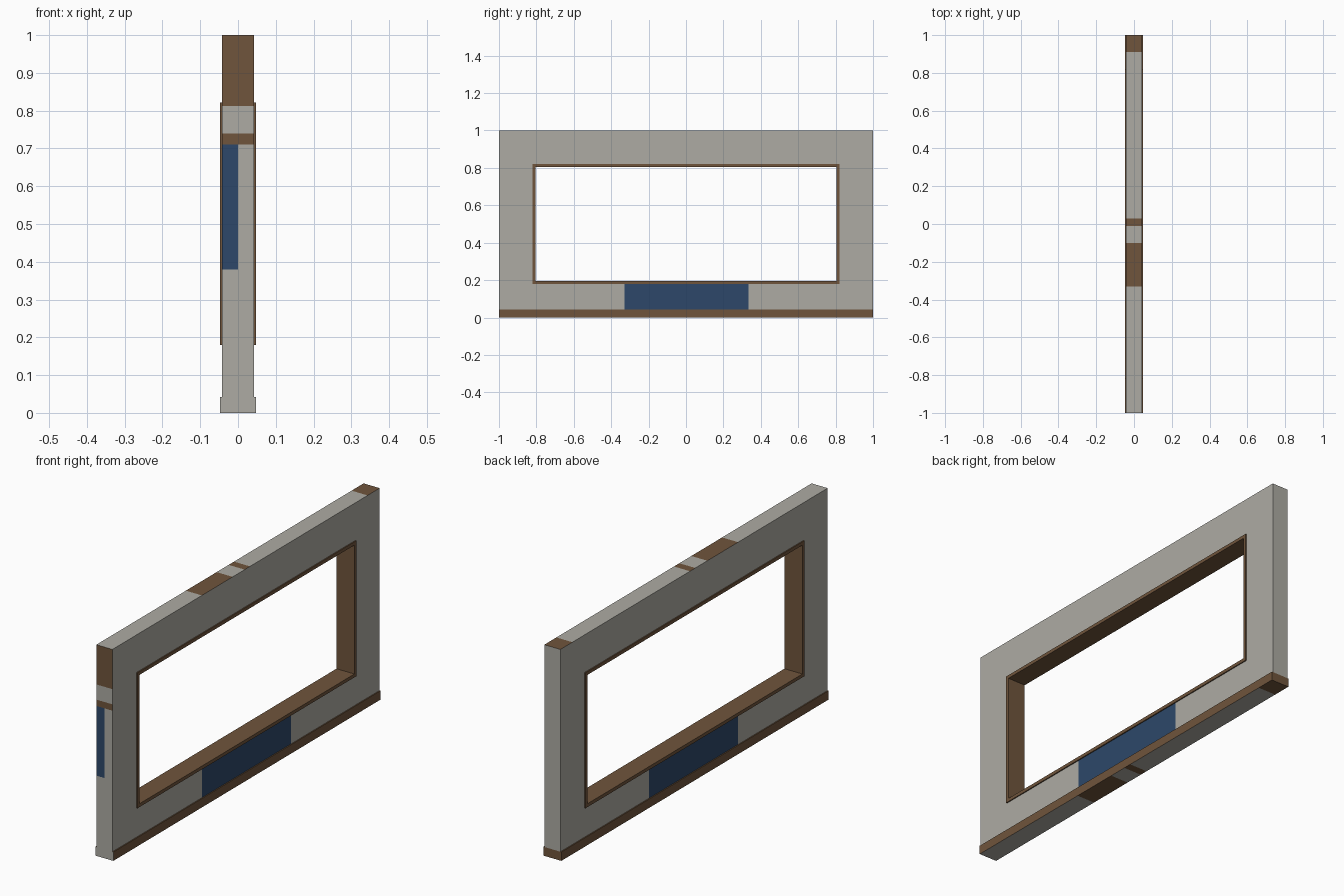
import bpy, bmesh
from mathutils import Matrix, Vector

if "Cube" in bpy.data.objects:
    bpy.data.objects.remove(bpy.data.objects["Cube"])

WALL, TRIM = 0.042, 0.047          # half thicknesses
GREY, BROWN, BLUE = 0, 1, 2


def material(name, rgb):
    m = bpy.data.materials.new(name)
    m.diffuse_color = (*rgb, 1)
    m.use_nodes = True
    m.node_tree.nodes["Principled BSDF"].inputs["Base Color"].default_value = m.diffuse_color
    return m


MATS = [material("plaster_grey", (0.42, 0.41, 0.37)),
        material("wood_brown", (0.16, 0.09, 0.045)),
        material("panel_blue", (0.026, 0.064, 0.142))]


def box(bm, lo, hi):
    lo, hi = Vector(lo), Vector(hi)
    bmesh.ops.create_cube(bm, size=1, matrix=Matrix.Translation((lo + hi) / 2)
                          @ Matrix.Diagonal((*(hi - lo), 1)))


def cut(bm, axis, values):
    for v in values:
        co, no = Vector(), Vector()
        co[axis], no[axis] = v, 1
        bmesh.ops.bisect_plane(bm, geom=bm.verts[:] + bm.edges[:] + bm.faces[:],
                               plane_co=co, plane_no=no)


def paint(bm, rule):
    bm.normal_update()
    for f in bm.faces:
        f.material_index = rule(f.calc_center_median(), f.normal)


def finish(bm, name):
    me = bpy.data.meshes.new(name)
    bm.to_mesh(me)
    bm.free()
    for m in MATS:
        me.materials.append(m)
    ob = bpy.data.objects.new(name, me)
    bpy.context.collection.objects.link(ob)


def striped(y):
    # brown bands across the top and bottom faces
    return any(a < y < b for a, b in ((-0.33, -0.10), (-0.01, 0.03), (0.91, 1.0)))


STRIPES = (-0.33, -0.10, -0.01, 0.03, 0.91)

# wall slab with window opening and painted areas
bm = bmesh.new()
box(bm, (-WALL, -1, 0.042), (WALL, 1, 1))
cut(bm, 0, (0,))
cut(bm, 1, STRIPES + (-0.81, 0.81, 0.335))
cut(bm, 2, (0.19, 0.38, 0.71, 0.74, 0.812))
bm.normal_update()
hole = [f for f in bm.faces if abs(f.normal.x) > 0.5
        and abs(f.calc_center_median().y) < 0.81
        and 0.19 < f.calc_center_median().z < 0.812]
bmesh.ops.delete(bm, geom=hole, context='FACES')


def wall_colour(c, n):
    if abs(n.x) > 0.5:
        return BLUE if -0.33 < c.y < 0.335 and c.z < 0.19 else GREY
    if n.z > 0.5:
        return BROWN if striped(c.y) else GREY
    if n.y < -0.5:
        if c.z > 0.812 or 0.71 < c.z < 0.74:
            return BROWN
        if 0.38 < c.z < 0.71 and c.x < 0:
            return BLUE
    return GREY


paint(bm, wall_colour)
finish(bm, "wall")

# baseboard, grey on the front end and mostly grey underneath
bm = bmesh.new()
box(bm, (-TRIM, -1, 0), (TRIM, 1, 0.042))
cut(bm, 1, STRIPES)
paint(bm, lambda c, n: GREY if n.y < -0.5 or (n.z < -0.5 and not striped(c.y)) else BROWN)
finish(bm, "baseboard")

# window frame: a rectangular ring
bm = bmesh.new()
loops = []
for x in (-TRIM, TRIM):
    for w, z0, z1 in ((0.82, 0.18, 0.822), (0.804, 0.196, 0.806)):
        loops.append([bm.verts.new((x, y, z)) for y, z in
                      ((-w, z0), (w, z0), (w, z1), (-w, z1))])
for a, b in ((0, 1), (1, 3), (3, 2), (2, 0)):
    for i in range(4):
        j = (i + 1) % 4
        bm.faces.new((loops[a][i], loops[a][j], loops[b][j], loops[b][i]))
bmesh.ops.recalc_face_normals(bm, faces=bm.faces[:])
# front end of the frame keeps the end-face colours
cut(bm, 2, (0.38, 0.71, 0.74, 0.812))
paint(bm, lambda c, n: BROWN)
finish(bm, "window_frame")
